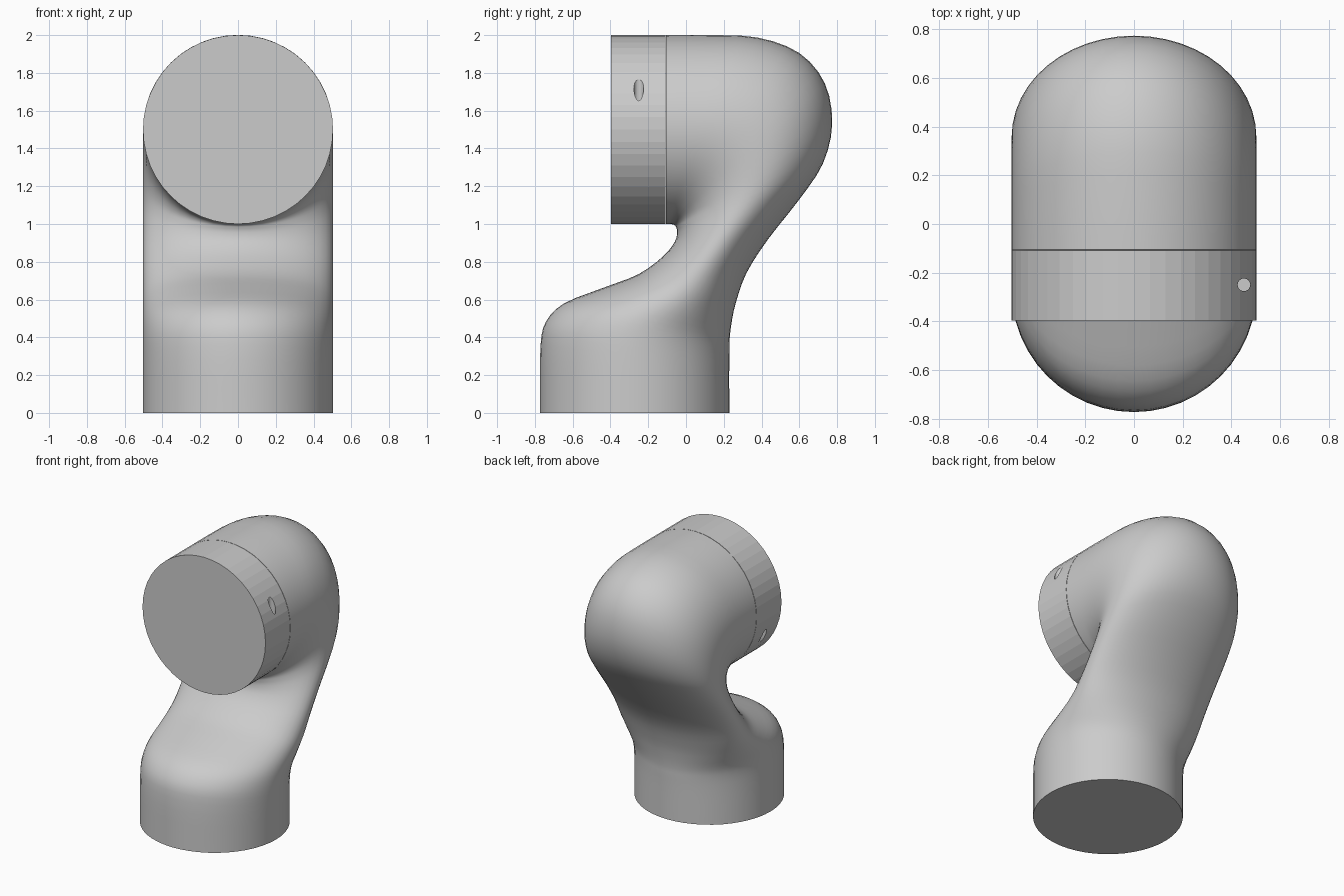
import bpy, bmesh, math
from mathutils import Vector

if "Cube" in bpy.data.objects:
    bpy.data.objects.remove(bpy.data.objects["Cube"])

SIDES = 48
HALF_WIDTH = 0.503


def loft(name, sections):
    """Skin through elliptical sections given as (y, z, y, z) edge pairs."""
    bm = bmesh.new()
    rings = []
    for y0, z0, y1, z1 in sections:
        a, b = Vector((0, y0, z0)), Vector((0, y1, z1))
        centre, half = (a + b) / 2, (b - a) / 2
        ring = []
        for i in range(SIDES):
            t = 2 * math.pi * i / SIDES
            side = Vector((HALF_WIDTH * math.sin(t), 0, 0))
            ring.append(bm.verts.new(centre + half * math.cos(t) + side))
        rings.append(ring)
    for lo, hi in zip(rings, rings[1:]):
        for i in range(SIDES):
            j = (i + 1) % SIDES
            bm.faces.new((lo[i], lo[j], hi[j], hi[i]))
    bm.faces.new(rings[0])
    bm.faces.new(rings[-1])
    bmesh.ops.recalc_face_normals(bm, faces=bm.faces)
    mesh = bpy.data.meshes.new(name)
    bm.to_mesh(mesh)
    bm.free()
    obj = bpy.data.objects.new(name, mesh)
    bpy.context.collection.objects.link(obj)
    return obj


def smooth_path(keys, steps):
    """Catmull-Rom interpolation between key sections."""
    k = [Vector(v) for v in keys]
    k = [k[0]] + k + [k[-1]]
    out = []
    for p0, p1, p2, p3 in zip(k, k[1:], k[2:], k[3:]):
        for s in range(steps):
            t = s / steps
            out.append(0.5 * (2 * p1 + (p2 - p0) * t
                              + (2 * p0 - 5 * p1 + 4 * p2 - p3) * t ** 2
                              + (3 * p1 - p0 - 3 * p2 + p3) * t ** 3))
    return out + [k[-1]]


# Curved link body: inner edge (y, z) and outer edge (y, z) of each section
body_keys = [
    (-.773, .13, .229, .10),
    (-.770, .36, .229, .24),
    (-.742, .482, .230, .33),
    (-.645, .580, .231, .39),
    (-.43, .665, .241, .475),
    (-.25, .735, .263, .58),
    (-.12, .83, .320, .74),
    (-.06, .905, .435, .92),
    (-.047, .955, .600, 1.13),
    (-.052, .982, .725, 1.32),
    (-.058, .992, .774, 1.53),
    (-.07, .998, .735, 1.745),
    (-.085, 1.0, .60, 1.905),
    (-.092, 1.0, .38, 1.987),
    (-.098, 1.0, .12, 2.0),
    (-.105, 1.0, -.105, 2.0),
]
body = loft("curved_link_body", [(-.773, 0, .229, 0)] + smooth_path(body_keys, 3))
body.data.shade_smooth()
bpy.context.view_layer.objects.active = body
body.select_set(True)
bpy.ops.object.shade_smooth_by_angle(angle=math.radians(40))
body.select_set(False)

# Flange ring on the upper opening, with a hairline joint to the body
flange = loft("joint_flange", [(-.397, 1, -.397, 2), (-.108, 1, -.108, 2)])

# Two opposite pin holes in the flange
for sign in (1, -1):
    bpy.ops.mesh.primitive_cylinder_add(vertices=24, radius=0.026, depth=0.3,
                                        location=(.452 * sign, -.25, 1.5 + .27 * sign))
    cutter = bpy.context.object
    cutter.name = "pin_hole_cutter"
    cutter.hide_render = True
    cutter.hide_set(True)
    cut = flange.modifiers.new("pin_hole", 'BOOLEAN')
    cut.operation = 'DIFFERENCE'
    cut.solver = 'EXACT'
    cut.object = cutter
